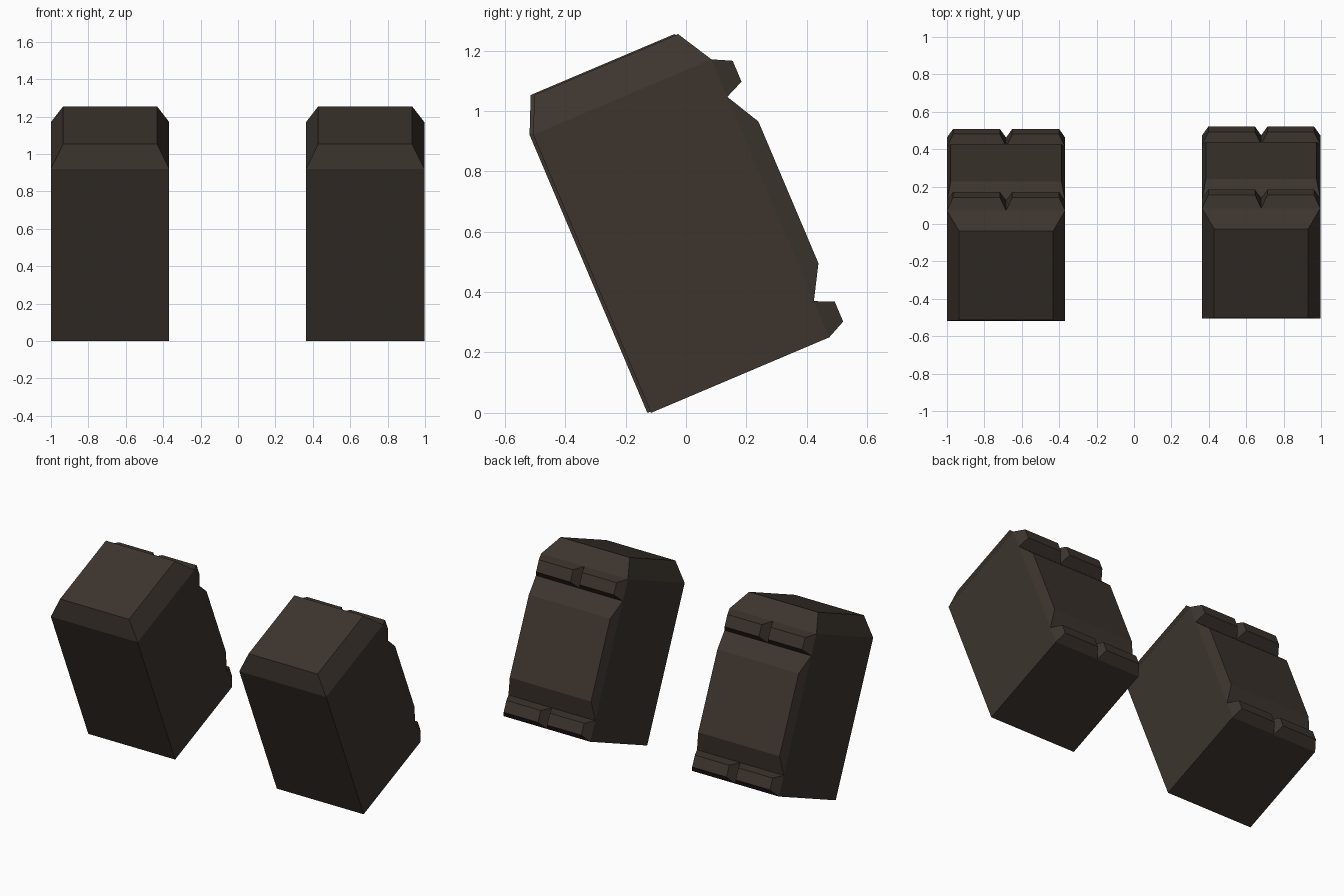
import bpy, bmesh, math
from mathutils import Matrix, Vector

if "Cube" in bpy.data.objects:
    bpy.data.objects.remove(bpy.data.objects["Cube"])

# Single dark brown fabric colour
mat = bpy.data.materials.new("dark brown fabric")
mat.diffuse_color = (0.045, 0.034, 0.027, 1)
mat.use_nodes = True
mat.node_tree.nodes["Principled BSDF"].inputs["Base Color"].default_value = mat.diffuse_color

TILT = math.radians(22.96)
W, D, H = 0.632, 0.641, 1.0   # pouch width, depth, height


def frustum(name, M, lower, upper):
    """Solid between two rectangles, each given as four corner points."""
    bm = bmesh.new()
    a = [bm.verts.new(p) for p in lower]
    b = [bm.verts.new(p) for p in upper]
    bm.faces.new(a[::-1])
    bm.faces.new(b)
    for i in range(4):
        j = (i + 1) % 4
        bm.faces.new((a[i], a[j], b[j], b[i]))
    bmesh.ops.recalc_face_normals(bm, faces=bm.faces)
    me = bpy.data.meshes.new(name)
    bm.to_mesh(me)
    bm.free()
    me.transform(M)
    me.materials.append(mat)
    ob = bpy.data.objects.new(name, me)
    bpy.context.collection.objects.link(ob)
    return ob


def flat(x0, x1, y0, y1, z):
    return [Vector(p) for p in ((x0, y0, z), (x1, y0, z), (x1, y1, z), (x0, y1, z))]


def upright(x0, x1, z0, z1, y):
    return [Vector(p) for p in ((x0, y, z0), (x1, y, z0), (x1, y, z1), (x0, y, z1))]


h = W / 2
for side, cx, dy in (("left", -0.684, -0.006), ("right", 0.680, 0.006)):
    M = Matrix.Translation((cx, -0.122 + dy, 0)) @ Matrix.Rotation(TILT, 4, 'X')
    # main box
    frustum(side + "_pouch_body", M, flat(-h, h, 0, D, 0), flat(-h, h, 0, D, H))
    # bevelled lid
    frustum(side + "_pouch_lid", M, flat(-h, h, 0, D, H),
            flat(-h + 0.065, h - 0.065, 0.055, 0.572, 1.12))
    # raised back panel
    frustum(side + "_back_panel", M, upright(-h, h, 0.13, 0.865, D),
            upright(-h + 0.02, h - 0.02, 0.24, 0.75, 0.704))
    # two rows of paired strap loops
    for row, z0, z1, t0, t1 in (("lower", 0, 0.13, 0.03, 0.103),
                                ("upper", 0.865, 1.0, 0.893, 0.968)):
        for n, (x0, x1) in enumerate(((-h, 0), (0, h))):
            frustum(f"{side}_{row}_strap_{n + 1}", M, upright(x0, x1, z0, z1, D),
                    upright(x0 + 0.033, x1 - 0.033, t0, t1, 0.704))
